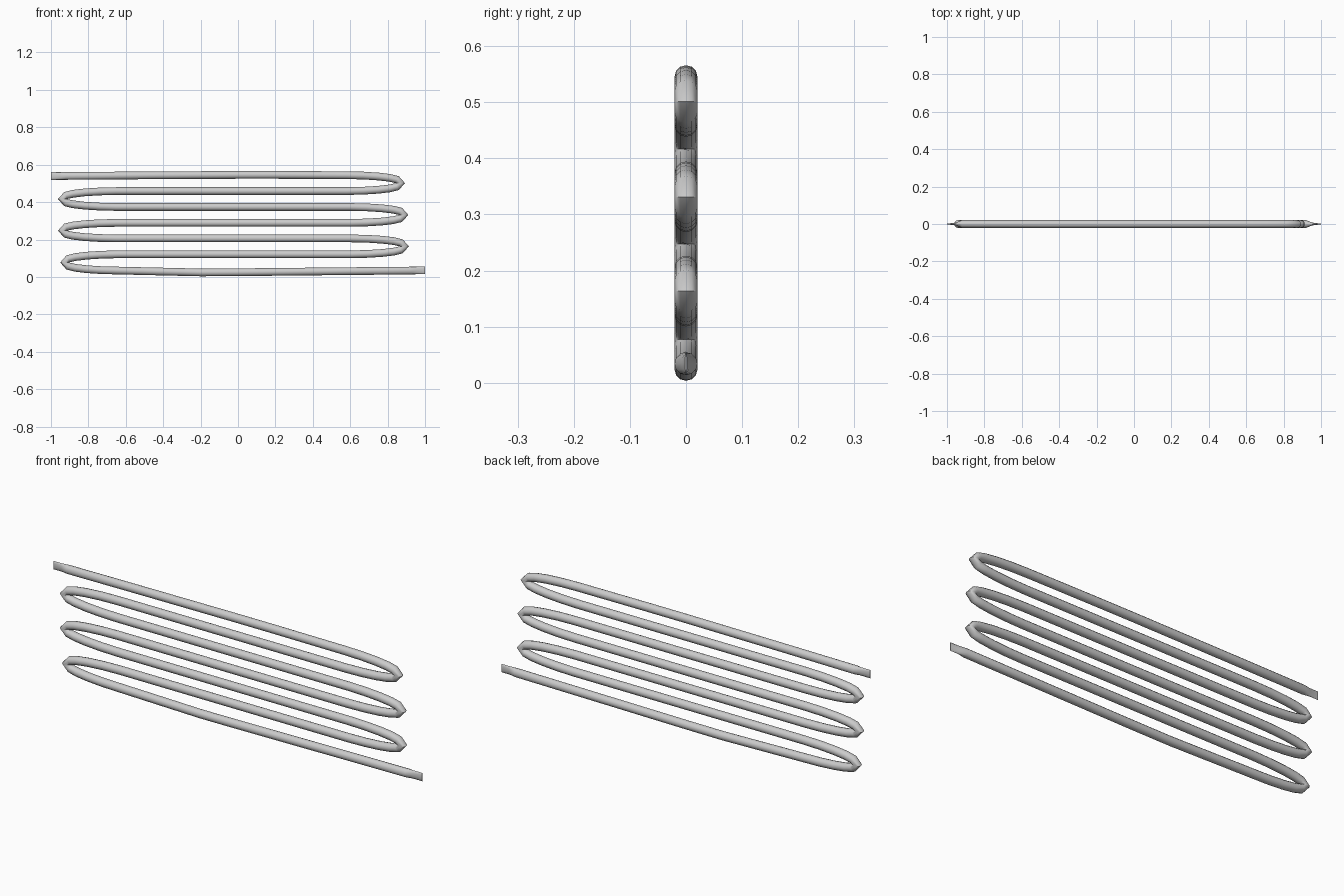
import bpy, bmesh, math
from mathutils import Vector

if "Cube" in bpy.data.objects:
    bpy.data.objects.remove(bpy.data.objects["Cube"])

R, SIDES = 0.0205, 12
runs = [0.544, 0.459, 0.374, 0.289, 0.206, 0.121, 0.034]     # run heights, top to bottom
tips = [0.872, -0.942, 0.890, -0.942, 0.893, -0.930]         # centre-line tip of each bend


def bend(tip, z_in, z_out):
    """Slightly pointed hairpin: the runs draw together, then turn sharply."""
    s = 1 if tip > 0 else -1
    mid, h = (z_in + z_out) / 2, (z_in - z_out) / 2
    shape = [(0.29, 1.0), (0.20, 0.95), (0.12, 0.83), (0.06, 0.66), (0.022, 0.45)]
    pts = [(tip - s * d, mid + h * k) for d, k in shape]
    return pts + [(tip, mid)] + [(x, 2 * mid - z) for x, z in reversed(pts)]


# Centre line (x, z, depth scale); the two free ends are pinched flat
path = [(-1.0, 0.540, 0.08), (-0.955, 0.540, 0.35), (-0.92, 0.540, 1),
        (-0.5, 0.543, 1), (0.0, 0.5455, 1), (0.2, 0.5455, 1)]
for i, tip in enumerate(tips):
    path += [(x, z, 1) for x, z in bend(tip, runs[i], runs[i + 1])]
path += [(-0.2, 0.024, 1), (0.0, 0.025, 1), (0.5, 0.030, 1),
         (0.92, 0.034, 1), (0.955, 0.035, 0.35), (1.0, 0.035, 0.08)]

# Sweep a round section along the path
bm = bmesh.new()
pts = [Vector((x, 0, z)) for x, z, _ in path]
rings = []
for i, p in enumerate(pts):
    a = (p - pts[max(i - 1, 0)]).normalized()
    b = (pts[min(i + 1, len(pts) - 1)] - p).normalized()
    t = (a + b).normalized()
    n = Vector((-t.z, 0, t.x))
    depth = path[i][2]
    ring = []
    for k in range(SIDES):
        ang = 2 * math.pi * k / SIDES
        ring.append(bm.verts.new(p + n * R * math.cos(ang)
                                 + Vector((0, R * depth * math.sin(ang), 0))))
    rings.append(ring)
for r0, r1 in zip(rings, rings[1:]):
    for k in range(SIDES):
        j = (k + 1) % SIDES
        bm.faces.new((r0[k], r0[j], r1[j], r1[k]))
bm.faces.new(rings[0])
bm.faces.new(rings[-1])
bmesh.ops.recalc_face_normals(bm, faces=bm.faces)

mesh = bpy.data.meshes.new("serpentine_tube")
bm.to_mesh(mesh)
bm.free()
tube = bpy.data.objects.new("serpentine_tube", mesh)
bpy.context.collection.objects.link(tube)
bpy.context.view_layer.objects.active = tube
tube.select_set(True)
bpy.ops.object.shade_smooth_by_angle(angle=math.radians(50))
